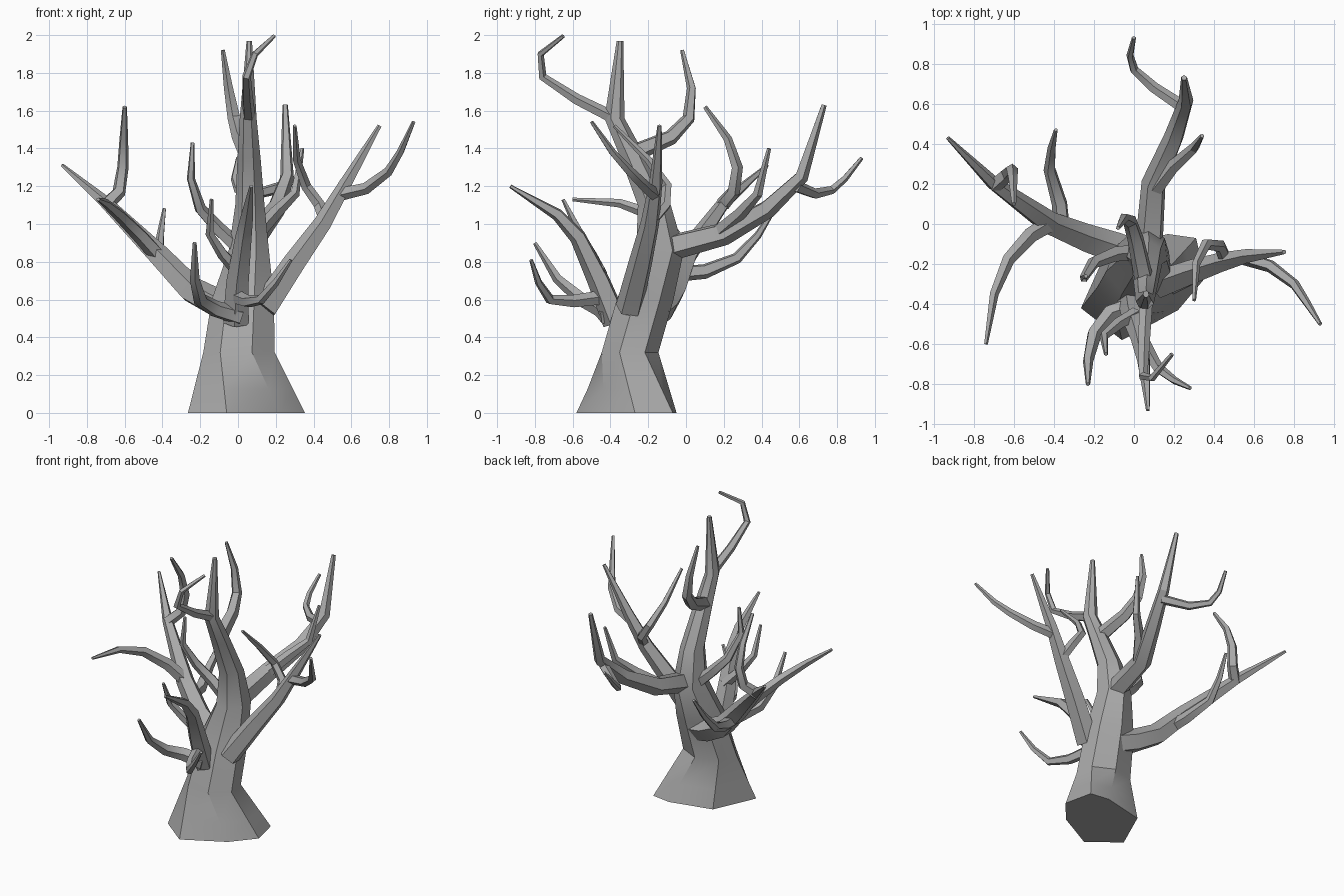
import bpy
import bmesh
import math
from mathutils import Vector

# Remove only the default cube
cube = bpy.data.objects.get("Cube")
if cube:
    bpy.data.objects.remove(cube, do_unlink=True)

# Single bark colour
bark = bpy.data.materials.new("grey bark")
bark.use_nodes = True
colour = (0.4, 0.4, 0.4, 1)
bark.diffuse_color = colour
bark.node_tree.nodes["Principled BSDF"].inputs["Base Color"].default_value = colour


def loft(name, rings):
    """Skin a list of equal rings into one closed, capped object."""
    bm = bmesh.new()
    loops = [[bm.verts.new(point) for point in ring] for ring in rings]
    count = len(loops[0])
    for low, high in zip(loops, loops[1:]):
        for i in range(count):
            j = (i + 1) % count
            bm.faces.new((low[i], low[j], high[j], high[i]))
    bm.faces.new(loops[0][::-1])
    bm.faces.new(loops[-1])
    bmesh.ops.recalc_face_normals(bm, faces=bm.faces)
    mesh = bpy.data.meshes.new(name)
    bm.to_mesh(mesh)
    bm.free()
    mesh.materials.append(bark)
    obj = bpy.data.objects.new(name, mesh)
    bpy.context.collection.objects.link(obj)
    bpy.ops.object.select_all(action='DESELECT')
    obj.select_set(True)
    bpy.context.view_layer.objects.active = obj
    bpy.ops.object.shade_smooth_by_angle(angle=math.radians(30))


def branch(name, start_radius, end_radius, *path, sides=5, taper=1.35):
    """Tapered tube that follows a path with an untwisted frame."""
    points = [Vector(p) for p in path]
    lengths = [0]
    for a, b in zip(points, points[1:]):
        lengths.append(lengths[-1] + (b - a).length)
    last = len(points) - 1
    side = None
    rings = []
    for i, centre in enumerate(points):
        before = (centre - points[i - 1]).normalized() if i > 0 else Vector()
        after = (points[i + 1] - centre).normalized() if i < last else Vector()
        along = (before + after).normalized()
        if side is None:
            side = along.orthogonal()
        side = (side - along * side.dot(along)).normalized()
        other = along.cross(side)
        share = (lengths[i] / lengths[-1]) ** taper
        radius = start_radius + (end_radius - start_radius) * share
        ring = []
        for k in range(sides):
            turn = math.tau * k / sides
            ring.append(centre + (side * math.cos(turn) + other * math.sin(turn)) * radius)
        rings.append(ring)
    loft(name, rings)


def trunk(name, foot, *sections, twist=math.radians(32)):
    """Uneven foot outline, then level rings: centre, x radius, y radius."""
    base = [Vector((x, y, 0)) for x, y in foot]
    angles = [twist + math.tau * k / len(foot) for k in range(len(foot))]
    rings = []
    for x, y, z, rx, ry in sections:
        rings.append([Vector((x + rx * math.cos(a), y + ry * math.sin(a), z)) for a in angles])
    # Flare ring between the foot and the first level ring
    flare = [low.lerp(high, .4) for low, high in zip(base, rings[0])]
    loft(name, [base, flare] + rings)


# Trunk with flared foot, bending into the central leader
trunk("trunk",
      [(.31, -.07), (.17, -.05), (-.13, -.12), (-.265, -.42),
       (-.06, -.58), (.22, -.43), (.355, -.27)],
      (.01, -.3, .32, .195, .155),
      (.03, -.22, .6, .17, .155),
      (.06, -.14, .86, .11, .13),
      (.065, -.17, 1.1, .08, .09),
      (.06, -.28, 1.35, .063, .07),
      (.055, -.38, 1.56, .046, .055),
      (.06, -.35, 1.97, .015, .018))

# Twigs of the leader
branch("leader_front_twig", .036, .011,
       (.06, -.36, 1.55), (.05, -.58, 1.66), (.045, -.76, 1.78),
       (.09, -.77, 1.9), (.19, -.65, 1.995))
branch("leader_back_twig", .05, .011,
       (.05, -.27, 1.38), (.01, -.08, 1.46), (-.02, .015, 1.56),
       (-.05, .03, 1.72), (-.08, -.02, 1.92))
branch("leader_right_twig", .045, .011,
       (.05, -.14, .83), (-.1, -.15, .97), (-.2, -.19, 1.08),
       (-.25, -.27, 1.24), (-.24, -.26, 1.43))

# Right limb and its twigs
branch("right_limb", .085, .01,
       (.03, -.17, .53), (-.1, -.12, .57), (-.25, -.07, .65),
       (-.42, 0, .83), (-.7, .2, 1.11), (-.93, .43, 1.31))
branch("right_limb_front_twig", .045, .01,
       (-.42, 0, .83), (-.52, -.06, .94), (-.63, -.18, 1.05),
       (-.7, -.35, 1.11), (-.74, -.6, 1.13))
branch("right_limb_upper_twig", .04, .012,
       (-.7, .19, 1.1), (-.63, .25, 1.17), (-.61, .27, 1.3),
       (-.605, .22, 1.45), (-.6, .1, 1.62))
branch("right_limb_back_twig", .045, .01,
       (-.36, -.03, .74), (-.37, .1, .75), (-.42, .27, .82),
       (-.41, .38, .94), (-.39, .47, 1.08))

# Left limb and its twigs
branch("left_limb", .075, .012,
       (.14, -.3, .55), (.3, -.24, .79), (.45, -.19, 1.0),
       (.57, -.16, 1.21), (.75, -.14, 1.52))
branch("left_limb_outer_twig", .036, .01,
       (.55, -.17, 1.16), (.68, -.21, 1.19), (.8, -.3, 1.28),
       (.86, -.39, 1.38), (.93, -.5, 1.54))
branch("left_limb_inner_twig", .034, .01,
       (.46, -.18, 1.02), (.43, -.11, 1.1), (.36, -.1, 1.2),
       (.31, -.2, 1.34), (.3, -.38, 1.52))

# Back limb and its twigs
branch("back_limb", .072, .015,
       (.08, -.07, .88), (.1, .2, .95), (.2, .43, 1.08),
       (.26, .61, 1.25), (.25, .73, 1.63))
branch("back_limb_left_twig", .042, .011,
       (.1, .16, .95), (.2, .29, 1.06), (.3, .38, 1.16), (.34, .44, 1.4))
branch("back_limb_end_twig", .034, .011,
       (.25, .58, 1.2), (.1, .68, 1.16), (0, .77, 1.18),
       (-.02, .84, 1.24), (0, .93, 1.35))

# Front limb and its twigs
branch("front_limb", .072, .01,
       (-.01, -.37, .48), (0, -.46, .7), (.03, -.57, .93),
       (.05, -.68, 1.05), (.07, -.93, 1.2))
branch("front_limb_right_twig", .036, .01,
       (.01, -.45, .74), (-.08, -.5, .84), (-.15, -.56, .95), (-.14, -.65, 1.13))
branch("low_right_twig", .05, .011,
       (.01, -.41, .51), (-.12, -.45, .55), (-.2, -.55, .6),
       (-.23, -.68, .71), (-.23, -.8, .9))
branch("low_left_twig", .04, .01,
       (0, -.45, .61), (.05, -.6, .59), (.12, -.72, .6),
       (.2, -.78, .69), (.28, -.82, .81))
